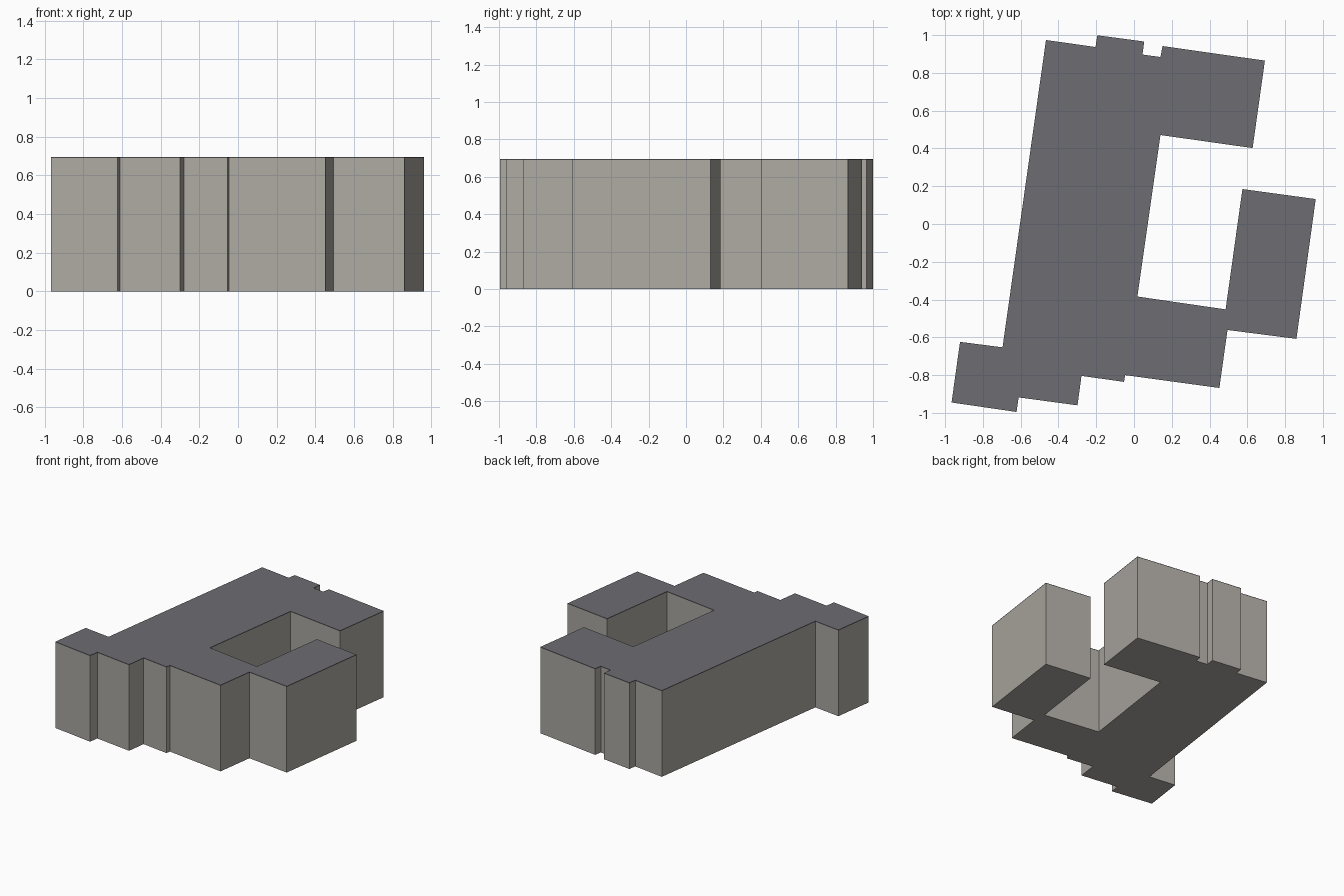
import bpy
import bmesh

if "Cube" in bpy.data.objects:
    bpy.data.objects.remove(bpy.data.objects["Cube"])

HEIGHT = 0.695
ROOF = 0.006

# Building footprint, counter-clockwise from the front-left corner
OUTLINE = [
    (-0.966, -0.945), (-0.622, -0.995), (-0.611, -0.918), (-0.299, -0.960),
    (-0.278, -0.804), (-0.053, -0.836), (-0.047, -0.800), (0.452, -0.868),
    (0.495, -0.561), (0.860, -0.608), (0.962, 0.132), (0.574, 0.185),
    (0.485, -0.452), (0.018, -0.384), (0.140, 0.471), (0.628, 0.402),
    (0.693, 0.865), (0.151, 0.942), (0.140, 0.884), (0.045, 0.897),
    (0.054, 0.966), (-0.194, 0.999), (-0.204, 0.937), (-0.466, 0.974),
    (-0.696, -0.653), (-0.921, -0.624),
]


def material(name, color):
    mat = bpy.data.materials.new(name)
    mat.diffuse_color = (*color, 1.0)
    mat.use_nodes = True
    mat.node_tree.nodes["Principled BSDF"].inputs["Base Color"].default_value = mat.diffuse_color
    return mat


def prism(name, z0, z1, mat, open_top=False, open_bottom=False):
    """Extrude the footprint from z0 to z1, leaving hidden caps open."""
    bm = bmesh.new()
    low = [bm.verts.new((x, y, z0)) for x, y in OUTLINE]
    high = [bm.verts.new((x, y, z1)) for x, y in OUTLINE]
    n = len(OUTLINE)
    for i in range(n):
        j = (i + 1) % n
        bm.faces.new((low[i], low[j], high[j], high[i]))
    if not open_bottom:
        bm.faces.new(low[::-1])
    if not open_top:
        bm.faces.new(high)
    mesh = bpy.data.meshes.new(name)
    bm.to_mesh(mesh)
    bm.free()
    mesh.materials.append(mat)
    obj = bpy.data.objects.new(name, mesh)
    bpy.context.collection.objects.link(obj)
    return obj


wall_mat = material("warm grey wall", (0.42, 0.40, 0.365))
roof_mat = material("slate grey roof", (0.155, 0.152, 0.168))

# Walls with the floor, and the thin flat roof closing them
prism("walls", 0.0, HEIGHT - ROOF, wall_mat, open_top=True)
prism("roof", HEIGHT - ROOF, HEIGHT, roof_mat, open_bottom=True)
